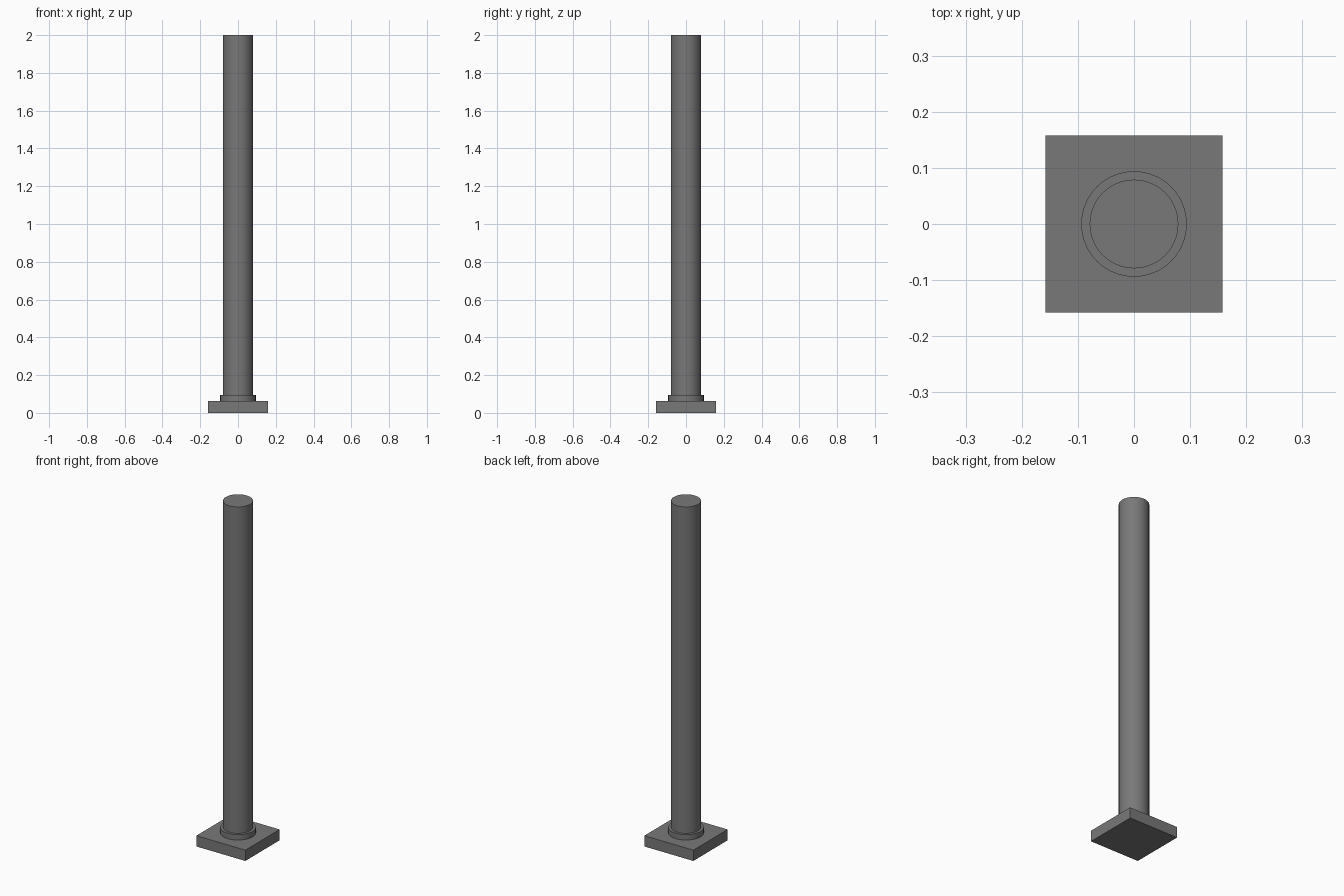
import bpy
from math import radians

cube = bpy.data.objects.get("Cube")
if cube:
    bpy.data.objects.remove(cube, do_unlink=True)

# Single dark grey finish
grey = bpy.data.materials.new("dark_grey")
grey.use_nodes = True
colour = (0.19, 0.19, 0.19, 1)
grey.diffuse_color = colour
grey.node_tree.nodes["Principled BSDF"].inputs["Base Color"].default_value = colour

PLINTH_TOP, COLLAR_TOP, COLUMN_TOP = 0.063, 0.095, 2.0


def finish(name):
    obj = bpy.context.object
    obj.name = obj.data.name = name
    obj.data.materials.append(grey)
    return obj


def round_part(name, radius, bottom, top):
    bpy.ops.mesh.primitive_cylinder_add(
        vertices=64, radius=radius, depth=top - bottom,
        location=(0, 0, (bottom + top) / 2))
    finish(name)
    bpy.ops.object.shade_smooth_by_angle(angle=radians(30))


# Square plinth
bpy.ops.mesh.primitive_cube_add(size=1, location=(0, 0, PLINTH_TOP / 2))
plinth = finish("plinth")
plinth.scale = (0.316, 0.316, PLINTH_TOP)
bpy.ops.object.transform_apply(location=False, rotation=False, scale=True)

# Round collar and the shaft standing on it
round_part("collar", 0.094, PLINTH_TOP, COLLAR_TOP)
round_part("shaft", 0.079, COLLAR_TOP, COLUMN_TOP)
